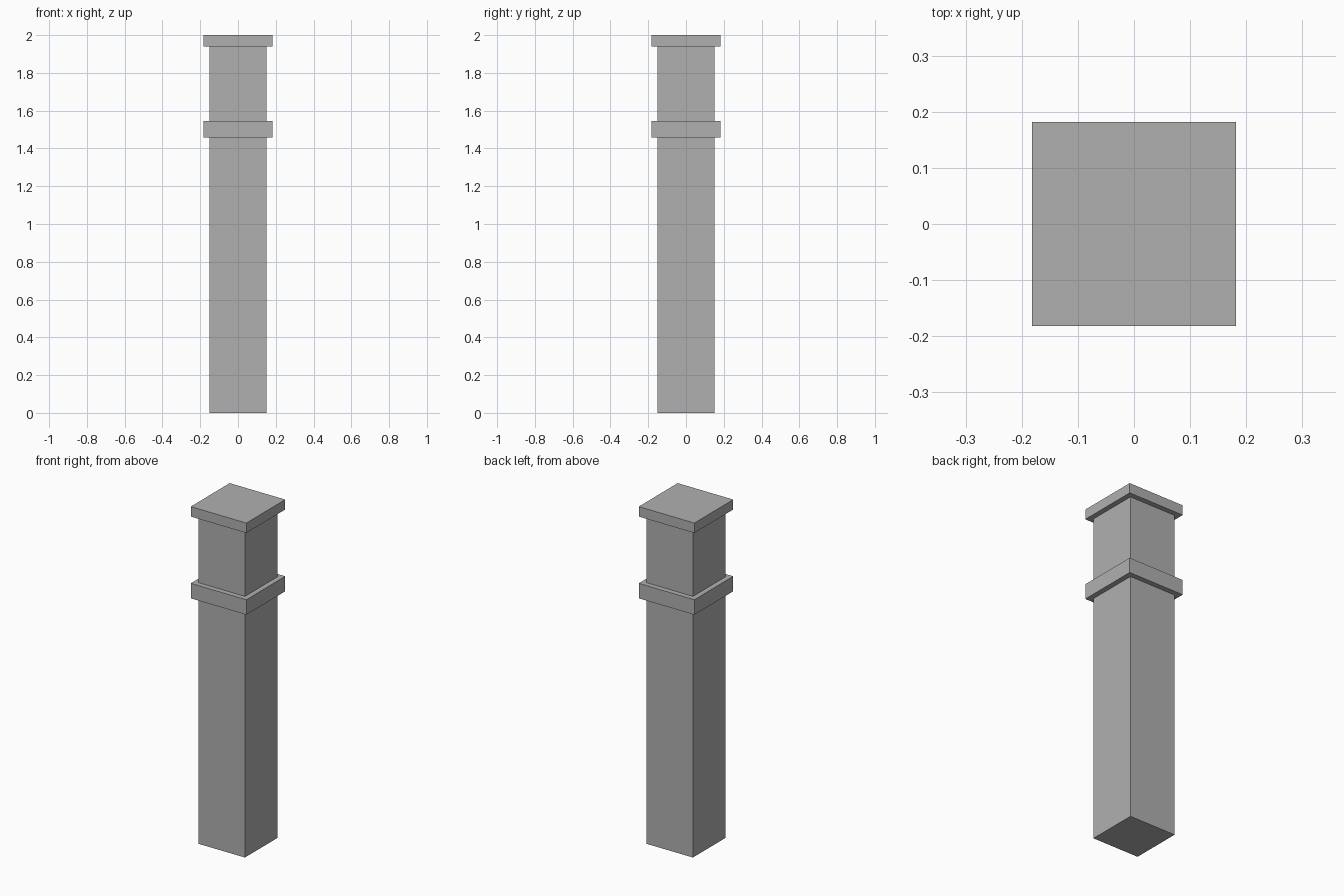
import bpy

if "Cube" in bpy.data.objects:
    bpy.data.objects.remove(bpy.data.objects["Cube"])

# Dark grey stone
stone = bpy.data.materials.new("dark_grey")
stone.diffuse_color = (0.435, 0.435, 0.435, 1)
stone.use_nodes = True
stone.node_tree.nodes["Principled BSDF"].inputs["Base Color"].default_value = stone.diffuse_color


def block(name, half_width, z0, z1):
    """Square block centred on the z axis, spanning z0 to z1."""
    bpy.ops.mesh.primitive_cube_add(size=1, location=(0, 0, (z0 + z1) / 2))
    ob = bpy.context.object
    ob.name = name
    ob.scale = (2 * half_width, 2 * half_width, z1 - z0)
    bpy.ops.object.transform_apply(location=False, rotation=False, scale=True)
    ob.data.materials.append(stone)
    return ob


SHAFT, TRIM = 0.1515, 0.182

# Post shaft below and above the collar
block("lower_shaft", SHAFT, 0.0, 1.457)
block("upper_shaft", SHAFT, 1.546, 1.941)

# Projecting collar band and flat cap
block("collar", TRIM, 1.457, 1.546)
block("cap", TRIM, 1.941, 2.0)
